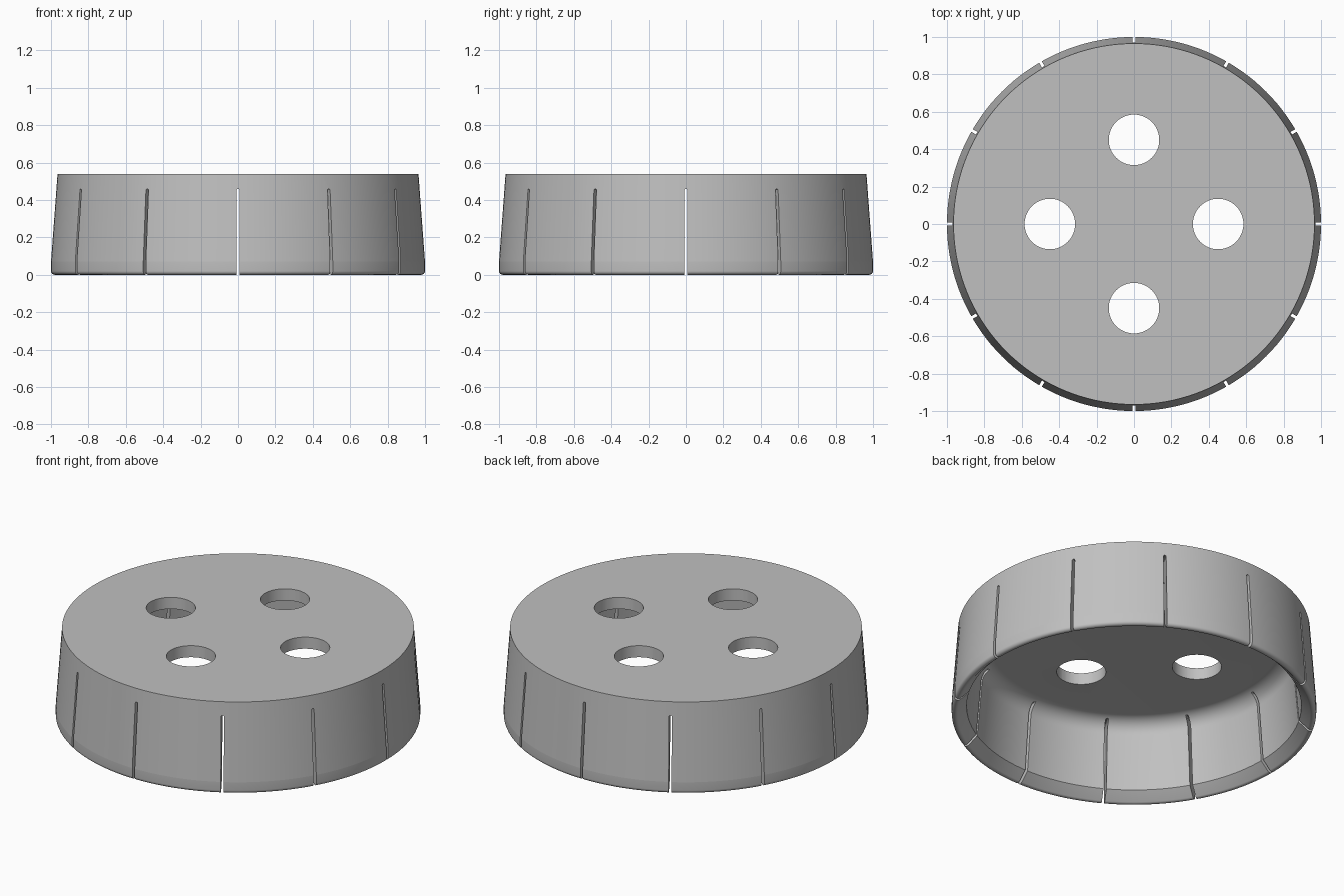
import bpy
import bmesh
from math import cos, sin, pi, radians
from mathutils import Matrix, Vector

HEIGHT = 0.54
LIP_Z = 0.07

cube = bpy.data.objects.get("Cube")
if cube:
    bpy.data.objects.remove(cube, do_unlink=True)

grey = bpy.data.materials.new("plain_grey")
grey.use_nodes = True
grey.diffuse_color = (0.53, 0.53, 0.53, 1)
grey.node_tree.nodes["Principled BSDF"].inputs["Base Color"].default_value = grey.diffuse_color


def make_object(name, bm):
    bmesh.ops.recalc_face_normals(bm, faces=bm.faces)
    mesh = bpy.data.meshes.new(name)
    bm.to_mesh(mesh)
    bm.free()
    obj = bpy.data.objects.new(name, mesh)
    bpy.context.collection.objects.link(obj)
    return obj


def arc(cx, cz, r, start, end, steps):
    angles = [radians(start + (end - start) * i / steps) for i in range(steps + 1)]
    return [(cx + r * cos(a), cz + r * sin(a)) for a in angles]


# Cap body: half section turned round the vertical axis
profile = [(0, HEIGHT), (0.965, HEIGHT), (1.0, LIP_Z)]
profile += arc(0.98, 0.02, 0.02, 0, -135, 9)       # rounded outer lip
profile += [(0.918, 0.054)]                        # inner lead-in chamfer
profile += arc(0.80, 0.38, 0.09, 4, 90, 10)        # fillet under the plate
profile += [(0, 0.47)]

bm = bmesh.new()
verts = [bm.verts.new((x, 0, z)) for x, z in profile]
edges = [bm.edges.new(pair) for pair in zip(verts, verts[1:])]
bmesh.ops.spin(bm, geom=verts + edges, cent=(0, 0, 0), axis=(0, 0, 1),
               angle=2 * pi, steps=144, use_merge=False)
bmesh.ops.remove_doubles(bm, verts=bm.verts, dist=0.0001)
cap = make_object("slotted_cap", bm)
cap.data.materials.append(grey)

# Cutter for the four round holes
bm = bmesh.new()
for i in range(4):
    place = Matrix.Rotation(i * pi / 2, 4, 'Z') @ Matrix.Translation((0.45, 0, HEIGHT))
    bmesh.ops.create_cone(bm, cap_ends=True, segments=64, radius1=0.135,
                          radius2=0.135, depth=0.4, matrix=place)
hole_cutter = make_object("hole_cutter", bm)

# Cutter for the twelve round-topped slits in the wall
bm = bmesh.new()
half = 0.008
outline = [(-half, -0.1), (half, -0.1)] + arc(0, 0.46 - half, half, 0, 180, 6)
for i in range(12):
    turn = Matrix.Rotation(i * pi / 6, 4, 'Z')
    face = bm.faces.new([bm.verts.new(turn @ Vector((0.82, y, z))) for y, z in outline])
    out = bmesh.ops.extrude_face_region(bm, geom=[face])
    moved = [g for g in out["geom"] if isinstance(g, bmesh.types.BMVert)]
    bmesh.ops.translate(bm, verts=moved, vec=turn @ Vector((0.25, 0, 0)))
slit_cutter = make_object("slit_cutter", bm)

# Cut the holes and slits
bpy.ops.object.select_all(action='DESELECT')
bpy.context.view_layer.objects.active = cap
cap.select_set(True)
for cutter in (hole_cutter, slit_cutter):
    cutter.hide_render = True
    mod = cap.modifiers.new(cutter.name, 'BOOLEAN')
    mod.operation = 'DIFFERENCE'
    mod.solver = 'EXACT'
    mod.object = cutter
    bpy.ops.object.modifier_apply(modifier=mod.name)
    bpy.data.objects.remove(cutter, do_unlink=True)

# Smooth walls, with a crisp line where the taper meets the lip
bpy.ops.object.shade_smooth_by_angle(angle=radians(30))
mesh = cap.data
for edge in mesh.edges:
    ends = [mesh.vertices[v].co for v in edge.vertices]
    if all(abs(p.z - LIP_Z) < 0.001 and p.xy.length > 0.98 for p in ends):
        edge.use_edge_sharp = True
